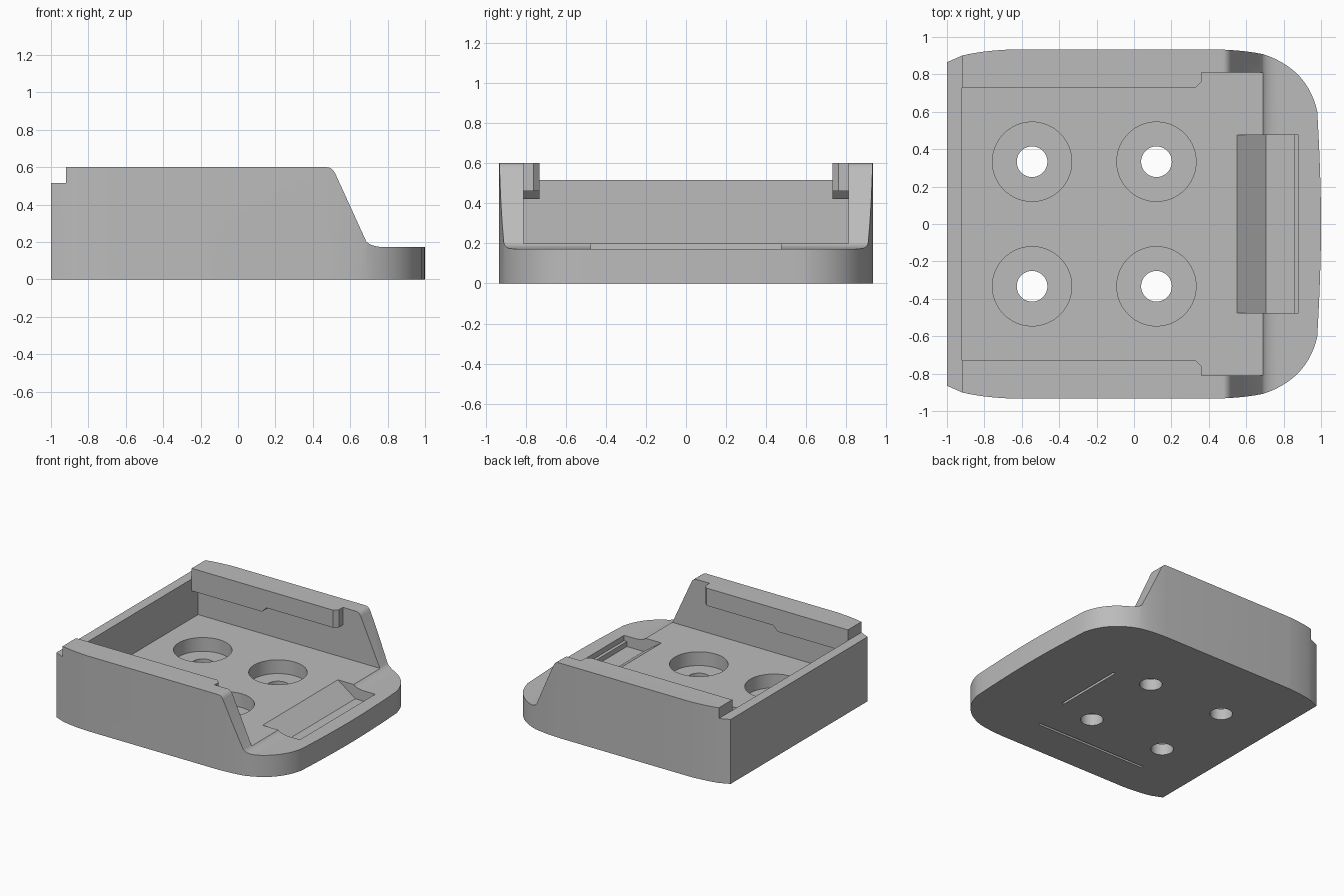
import bpy
import bmesh
import math
from mathutils import Vector

cube = bpy.data.objects.get("Cube")
if cube:
    bpy.data.objects.remove(cube, do_unlink=True)

grey = bpy.data.materials.new("plain grey")
grey.use_nodes = True
grey.diffuse_color = (0.5, 0.5, 0.5, 1)
grey.node_tree.nodes["Principled BSDF"].inputs["Base Color"].default_value = (0.5, 0.5, 0.5, 1)


def curve(a, b, c, steps=8):
    """Points along a quadratic curve, without the last one."""
    a, b, c = Vector(a), Vector(b), Vector(c)
    ts = [i / steps for i in range(steps)]
    return [tuple(a * (1 - t) ** 2 + b * 2 * t * (1 - t) + c * t * t) for t in ts]


def prism(name, points, low, high, axis="Z", bevel_at=None):
    """Extrude a profile along z (points are x, y) or along y (points are x, z)."""
    bm = bmesh.new()

    def place(p, d):
        return (p[0], p[1], d) if axis == "Z" else (p[0], d, p[1])

    rings = [[bm.verts.new(place(p, d)) for p in points] for d in (low, high)]
    bm.faces.new(rings[0])
    bm.faces.new(rings[1])
    for i in range(len(points)):
        j = (i + 1) % len(points)
        bm.faces.new((rings[0][i], rings[0][j], rings[1][j], rings[1][i]))
    bmesh.ops.recalc_face_normals(bm, faces=bm.faces[:])
    # chamfer the upright edge standing at the given x, y
    if bevel_at:
        edges = [e for e in bm.edges if all((v.co.xy - Vector(bevel_at)).length < 0.001 for v in e.verts)]
        bmesh.ops.bevel(bm, geom=edges, offset=0.03, segments=1, affect="EDGES")
    mesh = bpy.data.meshes.new(name)
    bm.to_mesh(mesh)
    bm.free()
    mesh.materials.append(grey)
    obj = bpy.data.objects.new(name, mesh)
    bpy.context.collection.objects.link(obj)
    return obj


def box(name, x0, x1, y0, y1, z0, z1):
    return prism(name, [(x0, y0), (x1, y0), (x1, y1), (x0, y1)], z0, z1)


def disc(name, x, y, radius, z0, z1, sides=64):
    turn = [2 * math.pi * i / sides for i in range(sides)]
    return prism(name, [(x + radius * math.cos(a), y + radius * math.sin(a)) for a in turn], z0, z1)


def combine(body, tool, operation):
    tool.hide_render = True
    mod = body.modifiers.new(operation.lower(), "BOOLEAN")
    mod.operation = operation
    mod.solver = "EXACT"
    mod.object = tool
    bpy.context.view_layer.objects.active = body
    bpy.ops.object.modifier_apply(modifier=mod.name)
    bpy.data.objects.remove(tool, do_unlink=True)


# rounded plan outline, mirrored front to back
half = [(-1, 0.865)]
half += curve((-0.92, 0.9), (-0.82, 0.925), (-0.68, 0.932))
half += [(-0.68, 0.932)]
half += curve((0.48, 0.932), (0.6, 0.927), (0.69, 0.908), 4)
half += curve((0.69, 0.908), (0.93, 0.83), (0.98, 0.6), 14)
half += curve((0.98, 0.6), (1, 0.25), (1, 0), 8)
outline = half + [(1, 0)] + [(x, -y) for x, y in reversed(half)]
tray = prism("tray", outline, 0, 0.7)

# side silhouette: rear step, sloped wall ends and low front shelf
side = [(-1.1, -0.1), (-1.1, 0.515), (-0.92, 0.515), (-0.92, 0.6)]
side += curve((0.475, 0.6), (0.508, 0.6), (0.525, 0.555), 6)
side += curve((0.685, 0.205), (0.71, 0.173), (0.79, 0.173), 8)
side += [(0.79, 0.173), (1.1, 0.173), (1.1, -0.1)]
combine(tray, prism("silhouette", side, -1.1, 1.1, "Y"), "INTERSECT")

# open interior
combine(tray, box("interior", -0.92, 1.2, -0.81, 0.81, 0.2, 0.9), "DIFFERENCE")

# retaining lips along the tops of both walls
lip = [(-0.92, 0.6), (0.36, 0.6), (0.36, 0.46), (-0.26, 0.46), (-0.3, 0.42), (-0.92, 0.42)]
for s in (-1, 1):
    low, high = sorted((s * 0.73, s * 0.83))
    combine(tray, prism("lip", lip, low, high, "Y", (0.36, s * 0.73)), "UNION")

# counterbored screw holes
for x in (-0.545, 0.12):
    for y in (-0.333, 0.333):
        combine(tray, disc("counterbore", x, y, 0.212, 0.09, 0.3), "DIFFERENCE")
        combine(tray, disc("screw_hole", x, y, 0.082, -0.1, 0.3), "DIFFERENCE")

# latch recess in the front shelf
recess = [(0.55, 0.4), (0.55, 0.2), (0.705, 0.09), (0.855, 0.09), (0.855, 0.13), (0.88, 0.13), (0.88, 0.4)]
combine(tray, prism("latch_recess", recess, -0.475, 0.475, "Y"), "DIFFERENCE")

# two thin grooves on the underside
combine(tray, box("long_groove", -0.61, 0.37, -0.635, -0.615, -0.1, 0.03), "DIFFERENCE")
combine(tray, box("short_groove", 0.42, 0.44, -0.29, 0.29, -0.1, 0.03), "DIFFERENCE")

bpy.ops.object.select_all(action="DESELECT")
tray.select_set(True)
bpy.context.view_layer.objects.active = tray
bpy.ops.object.shade_smooth_by_angle(angle=math.radians(20))
